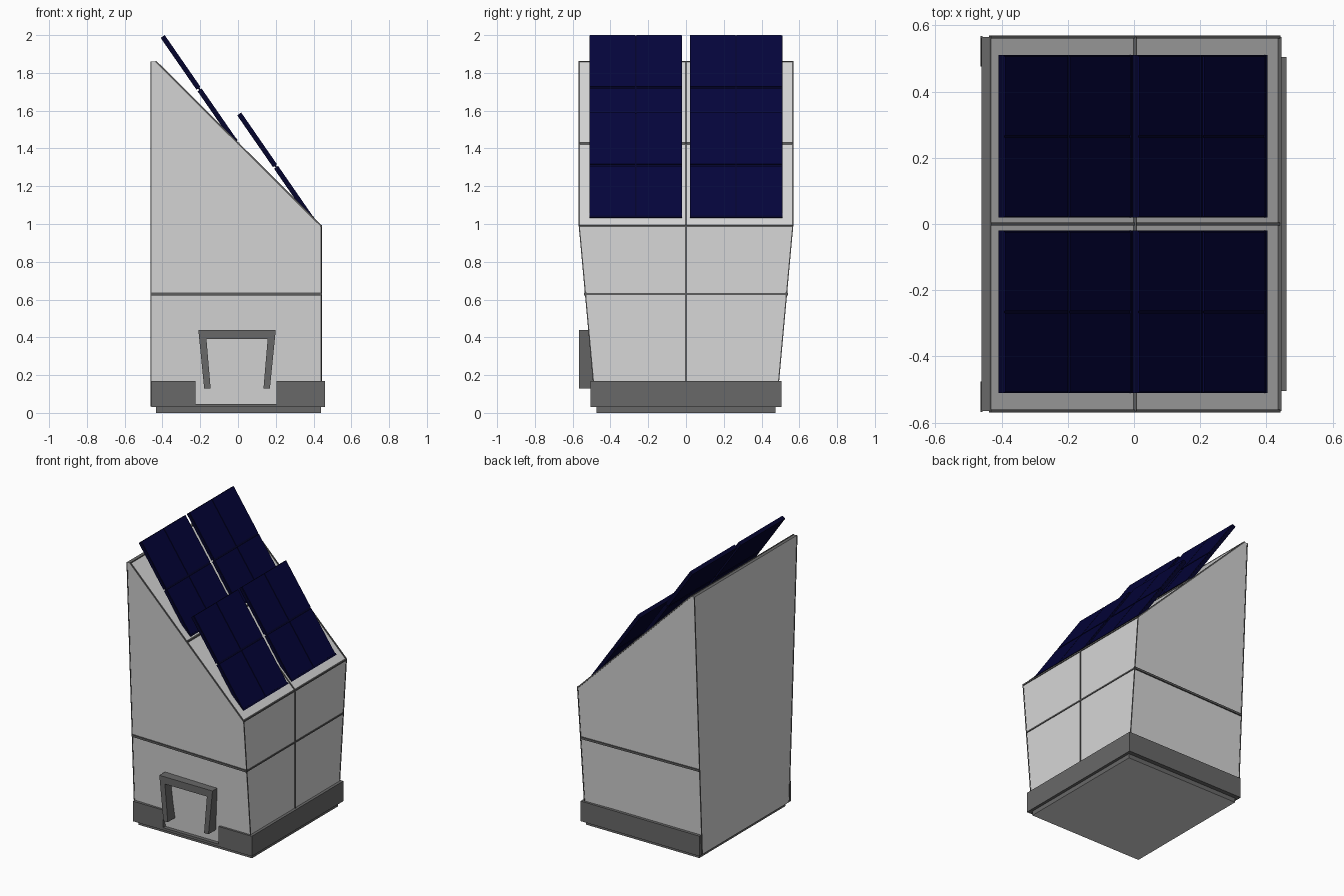
import bpy, bmesh
from mathutils import Vector, Matrix

cube = bpy.data.objects.get("Cube")
if cube:
    bpy.data.objects.remove(cube, do_unlink=True)


def material(name, rgb):
    m = bpy.data.materials.new(name)
    m.use_nodes = True
    color = (*rgb, 1)
    m.diffuse_color = color
    m.node_tree.nodes["Principled BSDF"].inputs["Base Color"].default_value = color
    return m


LIGHT = material("light grey", (0.68, 0.68, 0.68))
DARK = material("dark grey", (0.14, 0.14, 0.14))
TRIM = material("trim grey", (0.11, 0.11, 0.11))
NAVY = material("navy cell", (0.0012, 0.0012, 0.042))
FRAME = material("dark navy frame", (0.001, 0.001, 0.024))


def finish(bm, name, *mats):
    bmesh.ops.recalc_face_normals(bm, faces=bm.faces)
    me = bpy.data.meshes.new(name)
    bm.to_mesh(me)
    bm.free()
    for m in mats:
        me.materials.append(m)
    ob = bpy.data.objects.new(name, me)
    bpy.context.collection.objects.link(ob)
    return ob


def add_box(bm, lo, hi, matrix=Matrix.Identity(4)):
    lo, hi = Vector(lo), Vector(hi)
    local = Matrix.Translation((lo + hi) / 2) @ Matrix.Diagonal((*(hi - lo), 1))
    bmesh.ops.create_cube(bm, size=1, matrix=matrix @ local)


def add_beam(bm, p, q, w=0.01):
    p, q = Vector(p), Vector(q)
    d = q - p
    rot = d.to_track_quat('Z', 'Y').to_matrix().to_4x4()
    add_box(bm, (-w / 2, -w / 2, 0), (w / 2, w / 2, d.length),
            Matrix.Translation(p) @ rot)


# Wedge-shaped body, flaring upward, with a flat strip along the high edge
BACK, FRONT, LIP = -0.46, 0.44, -0.435
LOW, MID, EAVE, RIDGE = 0.035, 0.63, 0.99, 1.86
TOP_Y = 0.565


def ring(z, back_y, front_y):
    return [(BACK, -back_y, z), (FRONT, -front_y, z),
            (FRONT, front_y, z), (BACK, back_y, z)]


low = ring(LOW, 0.478, 0.478)
mid = ring(MID, 0.507, 0.532)
top = [(x, y, EAVE if x > 0 else RIDGE) for x, y, _ in ring(0, TOP_Y, TOP_Y)]
lip = [(LIP, -TOP_Y, RIDGE), (LIP, TOP_Y, RIDGE)]

bm = bmesh.new()
lo, mi, to, li = [[bm.verts.new(c) for c in r] for r in (low, mid, top, lip)]
bm.faces.new(lo)
for i in range(4):
    j = (i + 1) % 4
    bm.faces.new((lo[i], lo[j], mi[j], mi[i]))
bm.faces.new((mi[0], mi[1], to[1], li[0], to[0]))
bm.faces.new((mi[1], mi[2], to[2], to[1]))
bm.faces.new((mi[2], mi[3], to[3], li[1], to[2]))
bm.faces.new((mi[3], mi[0], to[0], to[3]))
bm.faces.new((li[0], to[1], to[2], li[1]))
strip = bm.faces.new((to[0], li[0], li[1], to[3]))
strip.material_index = 1
finish(bm, "body", LIGHT, DARK)

# Seam and edge trim
bm = bmesh.new()
for i in range(4):
    add_beam(bm, low[i], mid[i], 0.006)
    add_beam(bm, mid[i], top[i], 0.006)
for i, w in enumerate((0.015, 0.01, 0.015)):
    add_beam(bm, mid[i], mid[i + 1], w)
add_beam(bm, (FRONT, 0, LOW), (FRONT, 0, EAVE), 0.009)
for y in (-TOP_Y, 0, TOP_Y):
    add_beam(bm, (LIP, y, RIDGE), (FRONT, y, EAVE), 0.009)
add_beam(bm, top[1], top[2])
add_beam(bm, *lip, 0.006)
add_beam(bm, (0.003, -TOP_Y, 1.427), (0.003, TOP_Y, 1.427))
finish(bm, "seam_trim", TRIM)

# Base skirt with an entrance gap
bm = bmesh.new()
add_box(bm, (-0.457, -0.46, 0.03), (0.46, 0.505, 0.17))
add_box(bm, (-0.457, -0.505, 0.03), (-0.225, -0.46, 0.17))
add_box(bm, (0.205, -0.505, 0.03), (0.46, -0.46, 0.17))
add_box(bm, (-0.225, -0.505, 0.03), (0.205, -0.46, 0.047))
finish(bm, "base_skirt", DARK)

# Plinth with a light underside
bm = bmesh.new()
add_box(bm, (-0.435, -0.475, 0), (0.44, 0.475, 0.03))
for f in bm.faces:
    f.material_index = int(f.normal.z < -0.5)
finish(bm, "plinth", DARK, LIGHT)

# Door surround
half = [(0.205, 0.44), (0.174, 0.13), (0.14, 0.13), (0.162, 0.39)]
outline = half + [(-x, z) for x, z in reversed(half)]
bm = bmesh.new()
face = bm.faces.new([bm.verts.new((x - 0.005, -0.567, z)) for x, z in outline])
out = bmesh.ops.extrude_face_region(bm, geom=[face])
moved = [v for v in out["geom"] if isinstance(v, bmesh.types.BMVert)]
bmesh.ops.translate(bm, verts=moved, vec=(0, 0.09, 0))
finish(bm, "door_surround", DARK)

# Solar panels: two rows of two, each with two by two cells
ACROSS = Vector((0, 1, 0))
UP = Vector((-0.385, 0, 0.557)).normalized()
NORMAL = ACROSS.cross(UP)
LENGTH, WIDTH, GAP = 0.677, 0.49, 0.01
for row, foot in (("lower", (0.402, 1.033)), ("upper", (-0.003, 1.443))):
    for side, y in (("right", -0.51), ("left", 0.02)):
        frame = Matrix((ACROSS, UP, NORMAL)).transposed().to_4x4()
        frame = Matrix.Translation((foot[0], y, foot[1])) @ frame
        backing, cells = bmesh.new(), bmesh.new()
        # Backing halves joined by a thinner strip at the middle
        for r in range(2):
            v0 = r * (LENGTH + GAP) / 2
            v1 = v0 + (LENGTH - GAP) / 2
            add_box(backing, (0, v0, -0.026), (WIDTH, v1, -0.004), frame)
            for c in range(2):
                u0 = 0.002 + c * WIDTH / 2
                add_box(cells, (u0, v0 + 0.002, -0.006),
                        (u0 + WIDTH / 2 - 0.006, v1, 0), frame)
        add_box(backing, (0, LENGTH / 2 - 0.02, -0.016),
                (WIDTH, LENGTH / 2 + 0.02, -0.007), frame)
        add_box(backing, (0, 0, -0.026), (WIDTH, 0.012, 0.002), frame)
        finish(backing, f"{row}_{side}_panel_frame", FRAME)
        finish(cells, f"{row}_{side}_panel_cells", NAVY)
